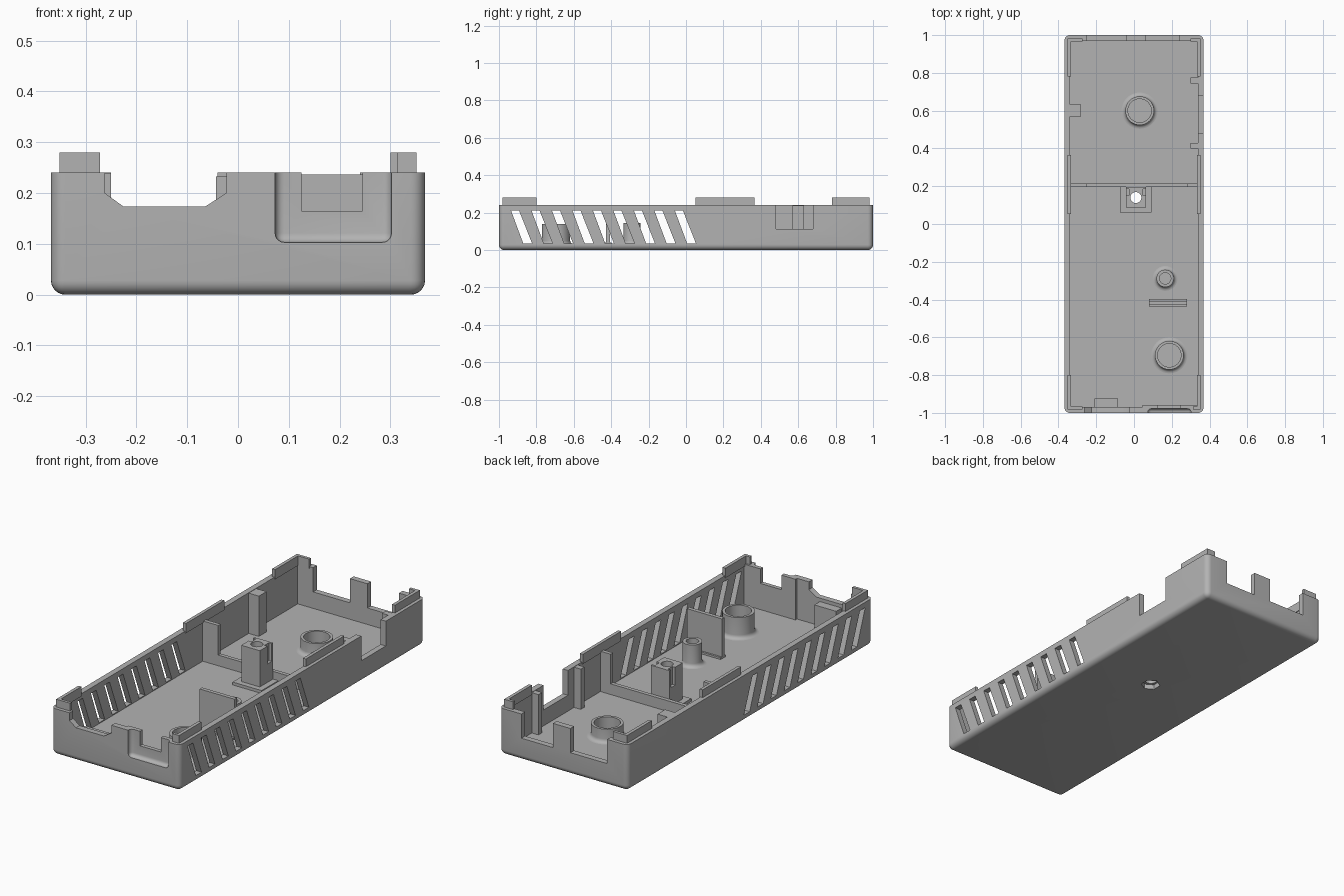
import bpy, bmesh, math
from mathutils import Matrix, Vector

if "Cube" in bpy.data.objects:
    bpy.data.objects.remove(bpy.data.objects["Cube"])

FLOOR, TOP, LIP = 0.03, 0.24, 0.28
HX, HY, WALL = 0.368, 1.0, 0.03
IX, IY = HX - WALL, HY - WALL

grey = bpy.data.materials.new("mid_grey")
grey.diffuse_color = (0.45, 0.45, 0.45, 1)
grey.use_nodes = True
grey.node_tree.nodes["Principled BSDF"].inputs["Base Color"].default_value = grey.diffuse_color


def finish(name, bm):
    bmesh.ops.recalc_face_normals(bm, faces=bm.faces[:])
    me = bpy.data.meshes.new(name)
    bm.to_mesh(me)
    bm.free()
    me.materials.append(grey)
    ob = bpy.data.objects.new(name, me)
    bpy.context.collection.objects.link(ob)
    return ob


def add_box(bm, x0, x1, y0, y1, z0, z1):
    m = Matrix.Translation(((x0 + x1) / 2, (y0 + y1) / 2, (z0 + z1) / 2)) @ \
        Matrix.Diagonal((x1 - x0, y1 - y0, z1 - z0, 1))
    bmesh.ops.create_cube(bm, size=1, matrix=m)


def boxes(name, *dims):
    bm = bmesh.new()
    for d in dims:
        add_box(bm, *d)
    return finish(name, bm)


def add_prism(bm, pts, offset):
    """Extrude a polygon of 3D points along an offset."""
    f = bm.faces.new([bm.verts.new(p) for p in pts])
    r = bmesh.ops.extrude_face_region(bm, geom=[f])
    bmesh.ops.translate(bm, vec=offset,
                        verts=[v for v in r["geom"] if isinstance(v, bmesh.types.BMVert)])


def cylinder(name, x, y, r, z0, z1, n):
    bm = bmesh.new()
    bmesh.ops.create_cone(bm, cap_ends=True, segments=n, radius1=r, radius2=r, depth=z1 - z0,
                          matrix=Matrix.Translation((x, y, (z0 + z1) / 2)))
    return finish(name, bm)


def select(ob):
    bpy.ops.object.select_all(action="DESELECT")
    ob.select_set(True)
    bpy.context.view_layer.objects.active = ob


def cut(target, cutter):
    mod = target.modifiers.new("cut", "BOOLEAN")
    mod.operation, mod.solver, mod.object = "DIFFERENCE", "EXACT", cutter
    select(target)
    bpy.ops.object.modifier_apply(modifier=mod.name)
    bpy.data.objects.remove(cutter)


def smooth(ob, angle=35):
    select(ob)
    bpy.ops.object.shade_smooth_by_angle(angle=math.radians(angle))


# Tray: block with rounded bottom and corners, hollowed out
bm = bmesh.new()
add_box(bm, -HX, HX, -HY, HY, 0, TOP)
bmesh.ops.bevel(bm, geom=[e for e in bm.edges if min(v.co.z for v in e.verts) < 0.01],
                offset=0.028, segments=6, profile=0.5, affect="EDGES")
tray = finish("tray", bm)
cut(tray, boxes("hollow", (-IX, IX, -IY, IY, FLOOR, 0.5)))

# Slanted vents through both long walls
bm = bmesh.new()
for i in range(9):
    y = -0.936 + i * 0.1095
    add_prism(bm, [(-0.5, y, 0.212), (-0.5, y + 0.043, 0.212),
                   (-0.5, y + 0.113, 0.035), (-0.5, y + 0.066, 0.035)], Vector((1, 0, 0)))
cut(tray, finish("vents", bm))

# Front opening with slanted lower corners
bm = bmesh.new()
add_prism(bm, [(-0.262, -1.1, 0.4), (-0.262, -1.1, 0.2), (-0.225, -1.1, 0.173),
               (-0.065, -1.1, 0.173), (-0.023, -1.1, 0.2), (-0.023, -1.1, 0.4)],
          Vector((0, 0.2, 0)))
cut(tray, finish("front_opening", bm))

# Back and side openings
cut(tray, boxes("rear_openings", (-0.25, -0.04, 0.9, 1.1, 0.115, 0.4),
                (0.06, 0.24, 0.9, 1.1, 0.115, 0.4),
                (0.3, 0.5, 0.48, 0.68, 0.112, 0.4)))

# Rounded recess in the front, with a square socket opening
bm = bmesh.new()
add_box(bm, 0.073, 0.302, -1.1, -0.978, 0.103, 0.4)
bmesh.ops.bevel(bm, geom=bm.edges[:], offset=0.018, segments=5, profile=0.5, affect="EDGES")
cut(tray, finish("recess", bm))
cut(tray, boxes("socket_opening", (0.125, 0.245, -1.1, -0.9, 0.165, 0.4)))
cut(tray, cylinder("nut_hole", 0.01, 0.14, 0.047, -0.1, 0.1, 6))
smooth(tray)

# Thicker wall behind the recess
backing = boxes("recess_backing", (0.045, IX, -IY - 0.004, -0.957, FLOOR - 0.005, TOP))
cut(backing, boxes("socket_gap", (0.125, 0.245, -1.1, -0.9, 0.165, 0.4)))

# Raised lips along the long walls and around the corners
L0, L1 = 0.334, 0.351
for s, side in ((-1, "left"), (1, "right")):
    for i, (y0, y1) in enumerate(((-0.982, -0.8), (0.052, 0.365), (0.78, 0.982))):
        boxes(f"{side}_lip_{i + 1}", (min(s * L0, s * L1), max(s * L0, s * L1),
                                      y0, y1, TOP - 0.01, LIP))
for name, x0, x1, y in (("front_left", -L0, -0.272, -0.982), ("front_right", 0.313, L0, -0.982),
                        ("back_left", -L0, -0.272, 0.967), ("back_right", 0.3, L0, 0.967)):
    boxes(name + "_corner_lip", (x0, x1, y, y + 0.015, TOP - 0.01, LIP))

# Cross wall, low in the middle and tall at its ends
boxes("cross_wall", (-IX - 0.004, IX + 0.004, 0.195, 0.215, FLOOR - 0.005, 0.085),
      (-IX - 0.004, -0.25, 0.195, 0.215, 0.085, TOP - 0.002),
      (0.28, IX + 0.004, 0.195, 0.215, 0.085, TOP - 0.002))

# Inner posts on the side walls and a ledge under the front opening
boxes("left_post", (-IX - 0.004, -0.28, 0.57, 0.632, FLOOR - 0.005, TOP - 0.002))
boxes("right_posts", (0.3, IX + 0.004, 0.4, 0.43, FLOOR - 0.005, TOP - 0.002),
      (0.3, IX + 0.004, 0.745, 0.775, FLOOR - 0.005, TOP - 0.002))
boxes("front_ledge", (-0.21, -0.085, -IY - 0.004, -0.925, FLOOR - 0.005, 0.155))

# Upright divider plate with a thicker foot
boxes("divider_plate", (0.08, 0.28, -0.427, -0.407, FLOOR - 0.005, TOP - 0.004))
boxes("divider_foot", (0.08, 0.28, -0.437, -0.397, FLOOR - 0.005, FLOOR + 0.01))

# Screw pillar on a stepped base, drilled through
base = boxes("pillar_base", (-0.073, 0.093, 0.06, 0.196, FLOOR - 0.005, 0.045))
pillar = boxes("screw_pillar", (-0.043, 0.063, 0.088, 0.196, 0.044, 0.232))
cut(pillar, boxes("pillar_notches", (-0.1, -0.027, 0.15, 0.185, 0.14, 0.3),
                  (0.047, 0.1, 0.15, 0.185, 0.14, 0.3)))
for ob in (base, pillar):
    cut(ob, cylinder("drill", 0.01, 0.14, 0.029, -0.1, 0.4, 32))
    smooth(ob)


# Round sockets with a flared foot
def socket(name, x, y, r, h, t, n=40):
    f = 0.02
    prof = [(r + f - f * math.sin(a), FLOOR + f - f * math.cos(a))
            for a in (i * math.pi / 10 for i in range(6))]
    prof = [(r + f, FLOOR - 0.005)] + prof + [(r, h), (r - t, h), (r - t, FLOOR - 0.005)]
    bm = bmesh.new()
    rings = [[bm.verts.new((x + p * math.cos(k * math.tau / n), y + p * math.sin(k * math.tau / n), z))
              for k in range(n)] for p, z in prof]
    for a, b in zip(rings, rings[1:] + rings[:1]):
        for k in range(n):
            j = (k + 1) % n
            bm.faces.new((a[k], a[j], b[j], b[k]))
    smooth(finish(name, bm))


socket("rear_socket", 0.03, 0.6, 0.076, 0.1, 0.014)
socket("front_socket", 0.187, -0.695, 0.076, 0.14, 0.014)
socket("small_socket", 0.165, -0.288, 0.046, 0.145, 0.016)
